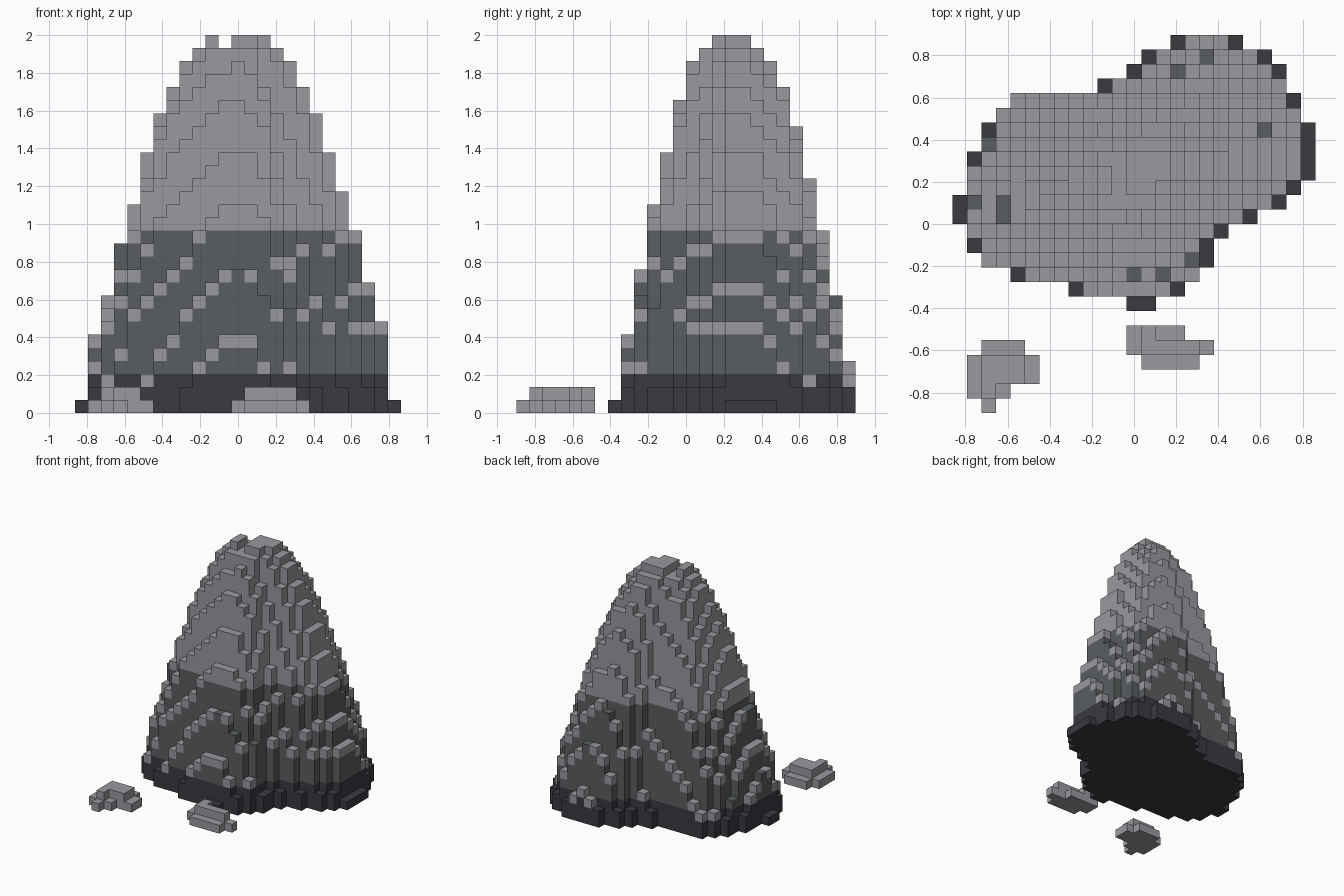
import bpy, bmesh

cube = bpy.data.objects.get("Cube")
if cube:
    bpy.data.objects.remove(cube, do_unlink=True)

V = 2 / 29                       # block size
X0, Y0 = -12.5 * V, -13 * V      # corner of the block grid


def material(name, rgb):
    m = bpy.data.materials.new(name)
    m.use_nodes = True
    m.diffuse_color = (*rgb, 1)
    m.node_tree.nodes["Principled BSDF"].inputs["Base Color"].default_value = (*rgb, 1)
    return m


LIGHT, MID, DARK = 0, 1, 2
mats = [material("light_stone", (0.32, 0.32, 0.345)),
        material("damp_stone", (0.100, 0.110, 0.117)),
        material("dark_base_stone", (0.045, 0.041, 0.051))]

SIDES = [((1, 0), [(1, 0), (1, 1)]), ((-1, 0), [(0, 1), (0, 0)]),
         ((0, 1), [(1, 1), (0, 1)]), ((0, -1), [(0, 0), (1, 0)])]


def build_blocks(name, heights, colour):
    """Block terrain from {(i, j): height}; only exposed faces are made."""
    bm = bmesh.new()
    verts = {}

    def vert(i, j, k):
        if (i, j, k) not in verts:
            verts[i, j, k] = bm.verts.new((X0 + i * V, Y0 + j * V, k * V))
        return verts[i, j, k]

    def face(corners, mat):
        bm.faces.new([vert(*c) for c in corners]).material_index = mat

    for (i, j), h in heights.items():
        square = [(i, j), (i + 1, j), (i + 1, j + 1), (i, j + 1)]
        face([(*p, h) for p in square], colour(i, j, h - 1, h))
        face([(*p, 0) for p in reversed(square)], colour(i, j, 0, h))
        for (di, dj), ((ax, ay), (bx, by)) in SIDES:
            for k in range(heights.get((i + di, j + dj), 0), h):
                a, b = (i + ax, j + ay), (i + bx, j + by)
                face([(*a, k), (*b, k), (*b, k + 1), (*a, k + 1)], colour(i, j, k, h))
    mesh = bpy.data.meshes.new(name)
    bm.to_mesh(mesh)
    bm.free()
    for m in mats:
        mesh.materials.append(m)
    obj = bpy.data.objects.new(name, mesh)
    bpy.context.collection.objects.link(obj)


# Crag footprint: first and last block of each row, from row 7 at the front
ROWS = [(12, 13), (8, 15), (4, 16), (2, 17), (1, 17), (1, 18), (0, 20), (0, 22),
        (1, 23), (1, 24), (1, 24), (2, 24), (2, 24), (3, 23), (4, 23), (10, 22),
        (12, 22), (13, 21), (15, 19)]
FIRST = 7

# Smooth outline of the foot in block units, which shrinks toward the centre
CENTRE = (12.5, 16.49)
OUTLINE = [(11.4, 7.6), (14.0, 7.6), (14.66, 7.85), (15.66, 8.08), (16.8, 8.97),
           (17.76, 10.19), (17.76, 11.24), (18.8, 12.29), (20.92, 13.34), (23.03, 14.4),
           (24.08, 15.45), (25.0, 16.4), (25.0, 19.6), (24.33, 20.8), (24.08, 21.76),
           (23.25, 22.95), (23.03, 23.87), (21.97, 24.92), (19.87, 25.97), (17.9, 26.2),
           (15.66, 25.97), (13.55, 24.92), (12.5, 23.87), (11.4, 22.95), (10.4, 22.8),
           (7.0, 22.2), (3.94, 21.85), (2.87, 20.78), (1.97, 19.66), (1.69, 18.66),
           (0.92, 17.55), (0.6, 16.5), (0.25, 15.2), (0.25, 13.0), (0.6, 12.2),
           (0.92, 11.24), (1.83, 10.1), (2.6, 9.9), (4.08, 9.13), (5.0, 8.98),
           (6.9, 8.66), (8.3, 8.08), (10.3, 7.69)]

# Crag taper: (height, scale of the outline)
TAPER = [(0, 1), (0.1, 0.96), (0.48, 0.88), (0.69, 0.80), (0.966, 0.72), (1.17, 0.64),
         (1.38, 0.56), (1.586, 0.48), (1.724, 0.40), (1.86, 0.32), (1.93, 0.23), (2, 0.17)]


def scale_at(z):
    for (z0, s0), (z1, s1) in zip(TAPER, TAPER[1:]):
        if z <= z1:
            return s0 + (s1 - s0) * (z - z0) / (z1 - z0)
    return TAPER[-1][1]


def cross(a, b):
    return a[0] * b[1] - a[1] * b[0]


def reach(d):
    """How far a point lies from the centre, as a share of the way to the outline."""
    pts = [(x - CENTRE[0], y - CENTRE[1]) for x, y in OUTLINE]
    best = 0.1
    for p, q in zip(pts, pts[1:] + pts[:1]):
        e = (q[0] - p[0], q[1] - p[1])
        c = cross(d, e)
        if abs(c) > 1e-9 and 0 <= cross(p, d) / c <= 1:
            best = max(best, cross(p, e) / c)
    return 1 / best


# Low dark blocks at the corners of the foot
LOW = {(24, j) for j in range(16, 20)} | {
    (0, 13), (0, 14), (23, 15), (22, 14), (20, 13), (18, 12), (17, 11), (17, 10),
    (15, 8), (12, 7), (13, 7), (8, 8), (4, 9), (1, 11), (1, 17), (2, 19), (10, 22),
    (12, 23), (13, 24), (15, 25), (19, 25), (21, 24), (22, 23), (23, 21)}

# Ledges that keep the damp colour on top
PLAIN = {(2, 18), (21, 19), (15, 23), (13, 22), (17, 24), (1, 14), (3, 13), (3, 14),
         (15, 11), (16, 10), (12, 9), (14, 9)}

SCALES = [scale_at((k + 0.5) * V) for k in range(29)]
crag = {}
for r, (lo, hi) in enumerate(ROWS):
    j = r + FIRST
    for i in range(lo, hi + 1):
        share = reach((i + 0.5 - CENTRE[0], j + 0.5 - CENTRE[1]))
        h = max(1, sum(s >= share for s in SCALES))
        if (i, j) in LOW:
            crag[i, j] = min(h, 2)
        else:
            crag[i, j] = max(h, 4 if (i, j) in PLAIN else 3)

# Notch in the summit
for j in range(14, 20):
    crag[11, j] = min(crag[11, j], 28)


def crag_colour(i, j, k, h):
    """Bands by height, with the block on top of each ledge weathered light."""
    if k >= 14 or (k == h - 1 and k >= 2 and (i, j) not in PLAIN):
        return LIGHT
    return MID if k >= 3 else DARK


build_blocks("crag", crag, crag_colour)


def boulder(name, rows, high):
    """Low boulder: rows of (j, first, last), with some blocks two high."""
    heights = {(i, j): 2 if (i, j) in high else 1
               for j, lo, hi in rows for i in range(lo, hi + 1)}
    build_blocks(name, heights, lambda i, j, k, h: LIGHT)


# Two loose boulders in front
boulder("right_boulder", [(0, 2, 2), (1, 1, 3), (2, 1, 5), (3, 1, 5), (4, 2, 4)],
        {(2, 1)} | {(i, j) for i in (2, 3, 4) for j in (2, 3)})
boulder("left_boulder", [(3, 13, 16), (4, 12, 17), (5, 12, 15)],
        {(13, 4), (14, 4), (15, 4), (16, 4), (13, 5)})
